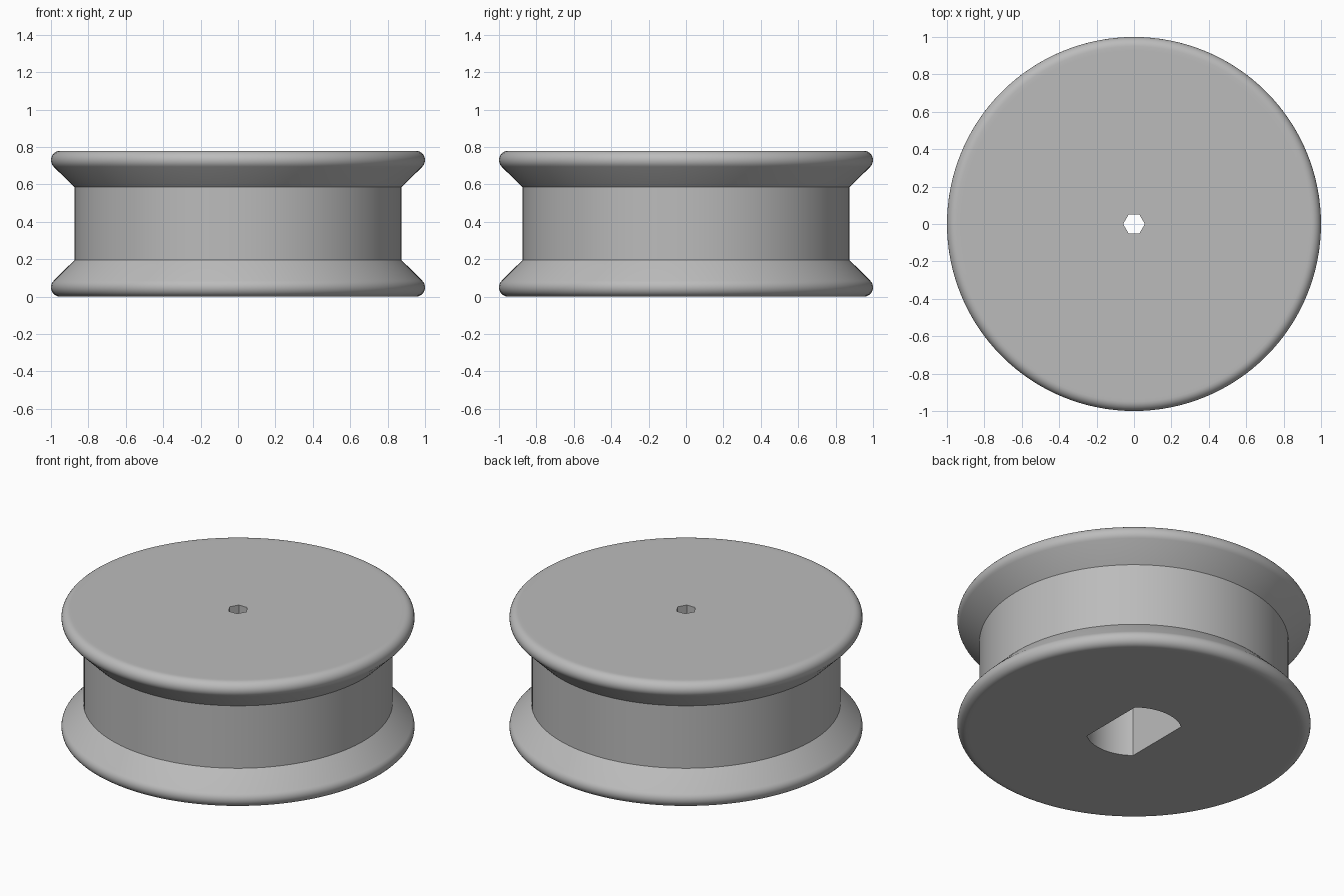
import bpy
import bmesh
from math import cos, sin, pi, radians, sqrt

if "Cube" in bpy.data.objects:
    bpy.data.objects.remove(bpy.data.objects["Cube"], do_unlink=True)

SEGMENTS = 128
HEIGHT = 0.78
GROOVE_R, GROOVE_Z = 0.875, 0.195   # groove floor radius and lower edge
LIP = 0.05                          # rounding radius of both rims

grey = bpy.data.materials.new("light_grey")
grey.use_nodes = True
colour = (0.50, 0.50, 0.50, 1.0)
grey.diffuse_color = colour
grey.node_tree.nodes["Principled BSDF"].inputs["Base Color"].default_value = colour


def add_object(name, bm):
    bmesh.ops.recalc_face_normals(bm, faces=bm.faces)
    mesh = bpy.data.meshes.new(name)
    bm.to_mesh(mesh)
    bm.free()
    mesh.materials.append(grey)
    obj = bpy.data.objects.new(name, mesh)
    bpy.context.collection.objects.link(obj)
    return obj


def lathe(name, profile):
    """Turn an open (radius, z) profile round z and cap both ends."""
    bm = bmesh.new()
    rings = [[bm.verts.new((r * cos(2 * pi * i / SEGMENTS), r * sin(2 * pi * i / SEGMENTS), z))
              for i in range(SEGMENTS)] for r, z in profile]
    for low, high in zip(rings, rings[1:]):
        for i in range(SEGMENTS):
            j = (i + 1) % SEGMENTS
            bm.faces.new((low[i], low[j], high[j], high[i]))
    bm.faces.new(rings[0])
    bm.faces.new(rings[-1])
    return add_object(name, bm)


def prism(name, outline, z0, z1):
    bm = bmesh.new()
    face = bm.faces.new([bm.verts.new((x, y, z0)) for x, y in outline])
    new = bmesh.ops.extrude_face_region(bm, geom=[face])["geom"]
    top = [v for v in new if isinstance(v, bmesh.types.BMVert)]
    bmesh.ops.translate(bm, verts=top, vec=(0, 0, z1 - z0))
    return add_object(name, bm)


# Wheel profile: bottom face, rounded rim and sloped flank, mirrored for the top
lower = [(0.93, 0)]
for k in range(11):
    a = radians(-90 + 13.5 * k)
    lower.append((1 - LIP + LIP * cos(a), LIP + LIP * sin(a)))
lower.append((GROOVE_R, GROOVE_Z))
upper = [(r, HEIGHT - z) for r, z in reversed(lower)]
wheel = lathe("grooved_wheel", lower + upper)

# Double-flat shaft socket, open at the bottom
SHAFT_R, FLAT = 0.272, 0.171
half = sqrt(SHAFT_R ** 2 - FLAT ** 2)
arc = []
for k in range(25):
    x = FLAT * cos(pi * k / 24)
    arc.append((x, sqrt(SHAFT_R ** 2 - x * x)))
socket = prism("shaft_socket_cutter", arc + [(-x, -y) for x, y in arc], -0.1, 0.585)

# Six-sided hole through the top
hexagon = [(0.058 * cos(k * pi / 3), 0.058 * sin(k * pi / 3)) for k in range(6)]
hex_hole = prism("hex_hole_cutter", hexagon, 0.5, HEIGHT + 0.1)

bpy.context.view_layer.objects.active = wheel
for cutter in (socket, hex_hole):
    cutter.hide_render = True
    mod = wheel.modifiers.new(cutter.name, "BOOLEAN")
    mod.operation = "DIFFERENCE"
    mod.solver = "EXACT"
    mod.object = cutter
    bpy.ops.object.modifier_apply(modifier=mod.name)
    bpy.data.objects.remove(cutter, do_unlink=True)

bpy.ops.object.select_all(action="DESELECT")
wheel.select_set(True)
bpy.ops.object.shade_smooth_by_angle(angle=radians(30))
